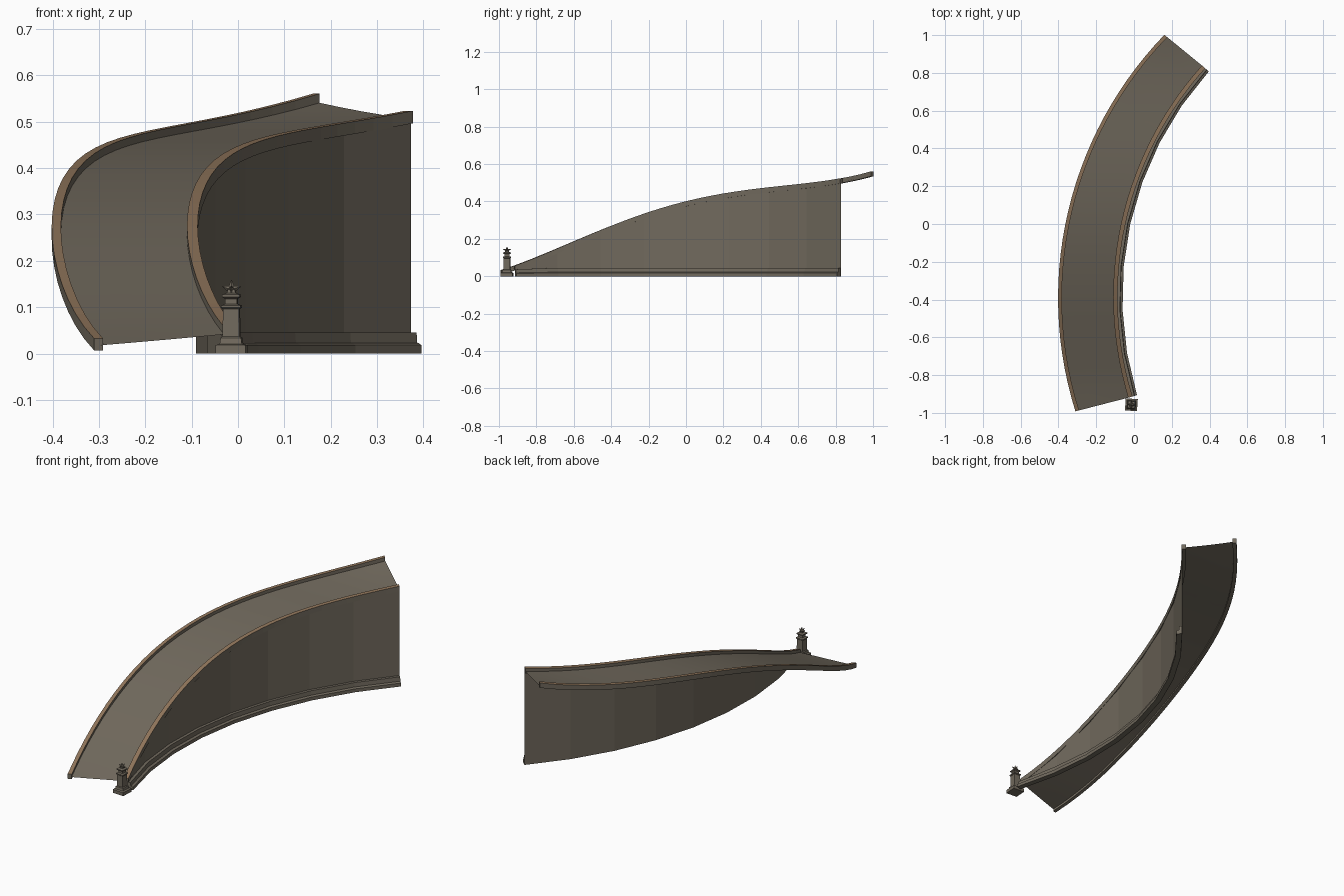
import bpy, bmesh, math
from mathutils import Matrix, Vector

if "Cube" in bpy.data.objects:
    bpy.data.objects.remove(bpy.data.objects["Cube"])


def material(name, rgb):
    m = bpy.data.materials.new(name)
    m.diffuse_color = (*rgb, 1)
    m.use_nodes = True
    m.node_tree.nodes["Principled BSDF"].inputs["Base Color"].default_value = m.diffuse_color
    return m


STONE = material("grey_brown_stone", (0.165, 0.143, 0.11))
TAN = material("tan_rail_top", (0.28, 0.18, 0.105))


def height(y):
    """Rail-top height of the ramp along its length."""
    return 0.40 + 0.247 * y - 0.203 * y**2 + 0.018 * y**3 + 0.098 * y**4


def outer(t, inset=0.0):
    a = math.radians(-17.4 + 61.4 * t)
    r = 2.007 - inset
    return 1.605 - r * math.cos(a), -0.392 + r * math.sin(a)


def inner(t, inset=0.0):
    a = math.radians(-17.0 + 59.0 * t)
    r = 1.83 - inset
    return 1.72 - r * math.cos(a), -0.385 + r * math.sin(a)


def finish(bm, name, tan_top=False):
    bmesh.ops.recalc_face_normals(bm, faces=bm.faces[:])
    bm.normal_update()
    me = bpy.data.meshes.new(name)
    if tan_top:
        for f in bm.faces:
            f.material_index = 1 if f.normal.z > 0.8 else 0
    bm.to_mesh(me)
    bm.free()
    me.materials.append(STONE)
    if tan_top:
        me.materials.append(TAN)
    ob = bpy.data.objects.new(name, me)
    bpy.context.collection.objects.link(ob)
    return ob


def sweep(name, n, section, closed=True, tan_top=False):
    """Join n+1 cross-sections given by section(t)."""
    bm = bmesh.new()
    rows = [[bm.verts.new(p) for p in section(i / n)] for i in range(n + 1)]
    k = len(rows[0])
    for a, b in zip(rows, rows[1:]):
        for j in range(k if closed else k - 1):
            q = (j + 1) % k
            bm.faces.new((a[j], a[q], b[q], b[j]))
    if closed:
        bm.faces.new(rows[0])
        bm.faces.new(rows[-1][::-1])
    return finish(bm, name, tan_top)


def rail_section(path, width, depth):
    def section(t):
        x0, y0 = path(t)
        x1, y1 = path(t, width)
        z = height(y0)
        return [(x0, y0, z), (x1, y1, z), (x1, y1, z - depth), (x0, y0, z - depth)]
    return section


# ramp deck
def deck_section(t):
    a, b = outer(t, 0.01), inner(t, 0.01)
    pts = []
    for i in range(5):
        s = i / 4
        x, y = a[0] + (b[0] - a[0]) * s, a[1] + (b[1] - a[1]) * s
        pts.append((x, y, height(y) - 0.016))
    return pts


deck = sweep("ramp_deck", 28, deck_section, closed=False)
for p in deck.data.polygons:
    p.use_smooth = True

# rails with tan tops
sweep("outer_rail", 28, rail_section(outer, 0.02, 0.026), tan_top=True)
sweep("inner_rail", 28, rail_section(inner, 0.023, 0.027), tan_top=True)


# faceted side wall under the inner rail
def wall_section(t):
    x, y = inner(t, 0.018)
    return [(x, y, 0), (x, y, height(y) - 0.02)]


sweep("side_wall", 8, wall_section, closed=False)


# stepped baseboard, clipped under the rail at the low end
def base_section(t):
    top = min(0.045, height(inner(t)[1]) - 0.02)
    steps = [(0.019, 0), (0.048, 0), (0.048, 0.4 * top), (0.04, 0.5 * top),
             (0.036, 0.5 * top), (0.034, top), (0.019, top)]
    return [(*inner(t, d), z) for d, z in steps]


sweep("baseboard", 8, base_section)

# newel post: stacked square profile (half width, height)
PLACE = Matrix.Translation((-0.014, -0.957, 0)) @ Matrix.Rotation(math.radians(-4), 4, 'Z')
profile = [(0.032, 0), (0.032, 0.018), (0.024, 0.021), (0.022, 0.034), (0.018, 0.037),
           (0.0175, 0.096), (0.021, 0.099), (0.021, 0.104), (0.013, 0.107),
           (0.013, 0.118), (0.019, 0.122), (0.019, 0.127), (0.009, 0.131), (0.008, 0.138)]
bm = bmesh.new()
rings = []
for w, z in profile:
    rings.append([bm.verts.new(PLACE @ Vector((sx * w, sy * w, z)))
                  for sx, sy in ((-1, -1), (1, -1), (1, 1), (-1, 1))])
for a, b in zip(rings, rings[1:]):
    for j in range(4):
        q = (j + 1) % 4
        bm.faces.new((a[j], a[q], b[q], b[j]))
bm.faces.new(rings[0][::-1])
bm.faces.new(rings[-1])
finish(bm, "newel_post")


# crossed star finial on the post
bm = bmesh.new()
for turn in (0, 90):
    m = PLACE @ Matrix.Translation((0, 0, 0.138)) @ Matrix.Rotation(math.radians(turn), 4, 'Z')
    rim = []
    for i in range(10):
        r = 0.022 if i % 2 == 0 else 0.010
        a = math.pi / 2 + i * math.pi / 5
        rim.append(bm.verts.new(m @ Vector((r * math.cos(a), 0, r * math.sin(a)))))
    for side in (-0.009, 0.009):
        hub = bm.verts.new(m @ Vector((0, side, 0)))
        for i in range(10):
            bm.faces.new((rim[i], rim[(i + 1) % 10], hub))
finish(bm, "star_finial")
